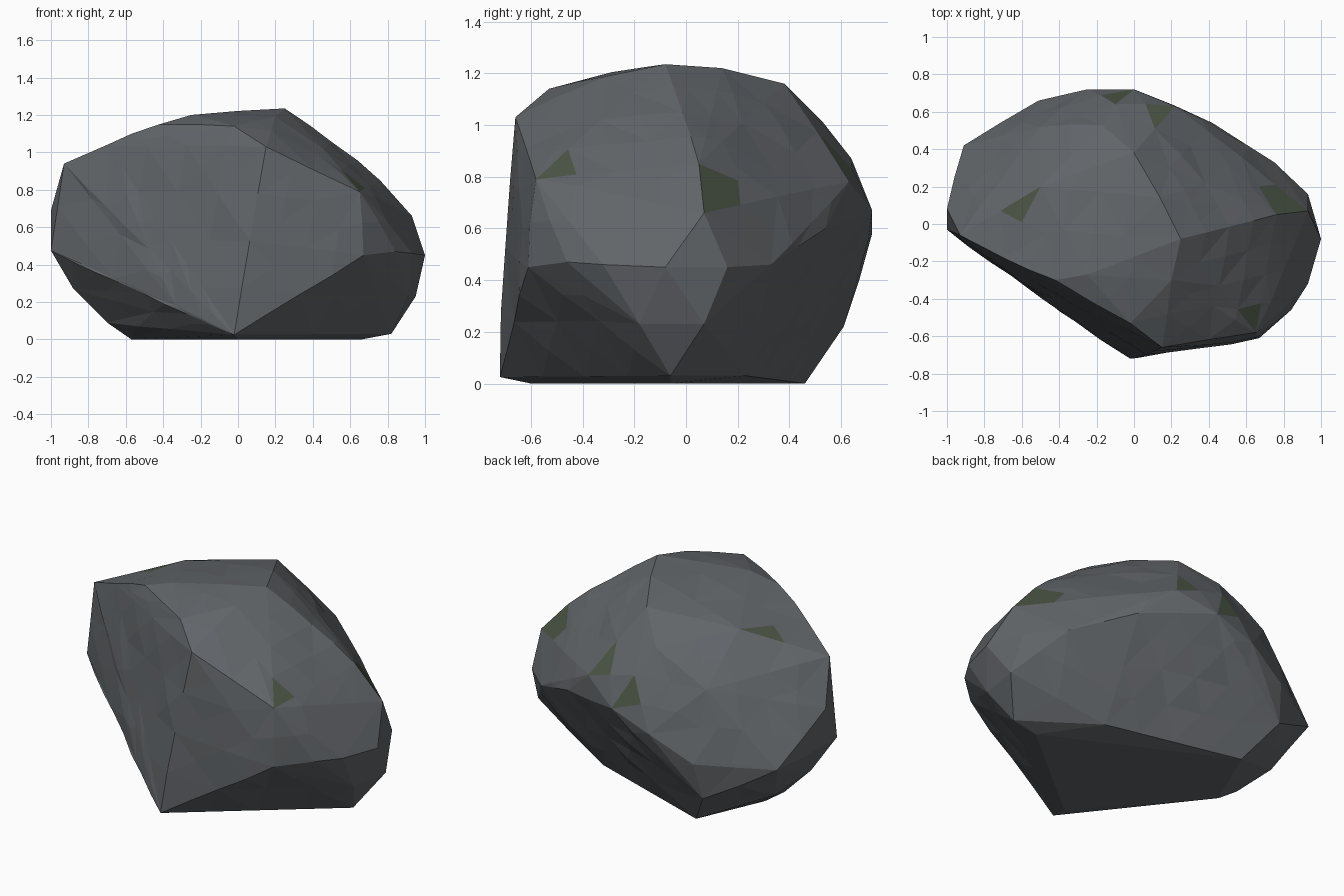
import bpy, bmesh, random
from mathutils import Vector

random.seed(4)

# Corner points of the boulder
KEY = [Vector(p) for p in (
    # foot
    (-0.02, -0.72, 0.025), (0.82, -0.06, 0.03), (0.66, -0.06, 0), (-0.39, 0.46, 0),
    (-0.57, 0.05, 0), (0.0, -0.6, 0), (0.4, 0.23, 0.03),
    # belly
    (-0.70, 0.05, 0.09), (-0.88, 0.05, 0.27), (-0.64, -0.27, 0.43), (-0.33, -0.51, 0.18),
    (0.95, 0.07, 0.23), (0.91, -0.18, 0.23), (-0.54, 0.61, 0.22), (-0.78, 0.25, 0.17),
    (0.32, -0.66, 0.23), (0.67, -0.61, 0.45), (0.84, -0.46, 0.47), (0.93, -0.32, 0.46),
    (1.0, -0.08, 0.45), (0.93, 0.16, 0.45), (0.75, 0.33, 0.46), (0.42, 0.54, 0.6),
    (-1.0, -0.03, 0.475), (-0.91, 0.42, 0.42), (-0.69, 0.55, 0.45), (-0.51, 0.66, 0.44),
    (-0.25, 0.72, 0.58),
    # shoulder
    (0.0, 0.72, 0.67), (0.22, 0.63, 0.78), (-1.0, 0.08, 0.69), (0.93, 0.07, 0.66),
    (0.76, 0.05, 0.85), (0.65, -0.58, 0.79), (0.37, -0.62, 0.9), (0.15, -0.66, 1.03),
    (-0.93, -0.06, 0.94), (-0.1, 0.64, 0.87), (-0.5, 0.52, 0.84),
    # crown
    (-0.17, 0.53, 1.01), (-0.7, -0.18, 1.04), (-0.42, -0.3, 1.15), (-0.02, -0.53, 1.14),
    (0.2, -0.3, 1.19), (0.0, 0.38, 1.16), (0.14, 0.14, 1.22), (0.25, -0.08, 1.235),
    (-0.25, -0.27, 1.2), (-0.5, 0.2, 1.09))]

# Faceted block
bm = bmesh.new()
for p in KEY:
    bm.verts.new(p)
bmesh.ops.convex_hull(bm, input=bm.verts[:])
bmesh.ops.delete(bm, geom=[v for v in bm.verts if not v.link_faces], context='VERTS')
bmesh.ops.triangulate(bm, faces=bm.faces[:])

# Break long facets into small ones with a slight unevenness
for _ in range(260):
    e = max(bm.edges, key=lambda e: e.calc_length())
    if e.calc_length() < 0.3:
        break
    n = (e.link_faces[0].normal + e.link_faces[1].normal).normalized()
    new = bmesh.ops.subdivide_edges(bm, edges=[e], cuts=1)
    for v in [g for g in new["geom_inner"] if isinstance(g, bmesh.types.BMVert)]:
        if v.co.z > 0.03:
            v.co += n * random.uniform(-0.003, 0.01)
    bmesh.ops.triangulate(bm, faces=[f for f in bm.faces if len(f.verts) > 3])
    bm.normal_update()
bmesh.ops.recalc_face_normals(bm, faces=bm.faces[:])

# Moss on a few facets
MOSS = [(0.8, 0.07, 0.79), (0.76, 0.22, 0.72), (0.64, -0.45, 0.87),
        (-0.54, 0.15, 1.06), (0.13, 0.58, 0.9), (-0.12, 0.69, 0.78)]
for m in MOSS:
    min(bm.faces, key=lambda f: (f.calc_center_median() - Vector(m)).length).material_index = 1

mesh = bpy.data.meshes.new("boulder")
bm.to_mesh(mesh)
bm.free()
for name, col in (("stone", (0.12, 0.13, 0.14, 1)), ("moss", (0.07, 0.092, 0.06, 1))):
    mat = bpy.data.materials.new(name)
    mat.diffuse_color = col
    mesh.materials.append(mat)
boulder = bpy.data.objects.new("boulder", mesh)
bpy.context.collection.objects.link(boulder)
